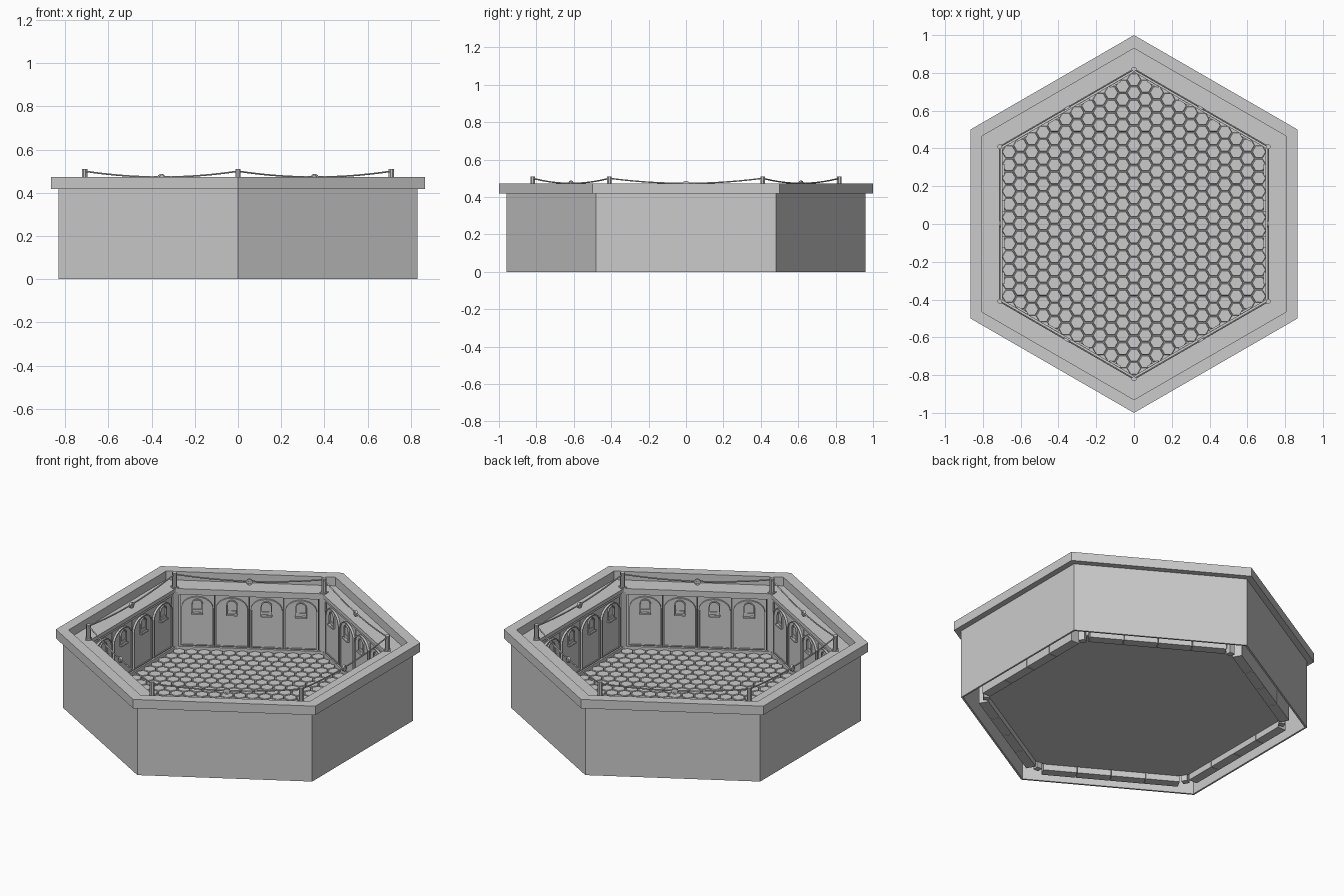
import bpy, bmesh
from math import sin, cos, pi, radians

if "Cube" in bpy.data.objects:
    bpy.data.objects.remove(bpy.data.objects["Cube"])

AP = 0.71          # apothem of the inner wall
PITCH = 0.19       # spacing of the arched panels


def make(name, bm):
    bmesh.ops.recalc_face_normals(bm, faces=bm.faces)
    me = bpy.data.meshes.new(name)
    bm.to_mesh(me)
    bm.free()
    ob = bpy.data.objects.new(name, me)
    bpy.context.collection.objects.link(ob)
    return ob


def six(ob):
    """Repeat a side part around the hexagon."""
    for k in range(1, 6):
        c = ob.copy()
        c.name = f"{ob.name}_{k + 1}"
        c.rotation_euler.z = radians(60 * k)
        bpy.context.collection.objects.link(c)


def polygon(r, cx=0, cy=0, turn=90, n=6):
    return [(cx + r * cos(radians(turn + 360 * k / n)), cy + r * sin(radians(turn + 360 * k / n)))
            for k in range(n)]


def add_prism(bm, low, high):
    a = [bm.verts.new(p) for p in low]
    b = [bm.verts.new(p) for p in high]
    n = len(a)
    bm.faces.new(a)
    bm.faces.new(b)
    for i in range(n):
        j = (i + 1) % n
        bm.faces.new((a[i], a[j], b[j], b[i]))


def add_column(bm, low, high, z0, z1):
    add_prism(bm, [(x, y, z0) for x, y in low], [(x, y, z1) for x, y in high])


def add_ring(bm, loops):
    """Skin a closed series of loops (a hollow band)."""
    vs = [[bm.verts.new(p) for p in l] for l in loops]
    n = len(vs[0])
    for a, b in zip(vs, vs[1:] + vs[:1]):
        for i in range(n):
            j = (i + 1) % n
            bm.faces.new((a[i], a[j], b[j], b[i]))


def hex_ring(name, r0, r1, z0, z1):
    bm = bmesh.new()
    add_ring(bm, [[(x, y, z) for x, y in polygon(r)]
                  for r, z in ((r1, z0), (r1, z1), (r0, z1), (r0, z0))])
    return make(name, bm)


def add_box(bm, x0, x1, y0, y1, z0, z1):
    q = [(x0, y0), (x1, y0), (x1, y1), (x0, y1)]
    add_column(bm, q, q, z0, z1)


def arch(t, w, z0, spring, top, x):
    pts = [(x, t - w, z0), (x, t + w, z0)]
    return pts + [(x, t + w * cos(pi * i / 12), spring + (top - spring) * sin(pi * i / 12))
                  for i in range(13)]


def arch_frame(bm, t, w, z0, spring, top, d, xb, xf):
    o = (t, w, z0, spring, top)
    i = (t, w - d, z0 + d, spring, top - d)
    add_ring(bm, [arch(*o, xb), arch(*o, xf), arch(*i, xf), arch(*i, xb)])


# Outer shell, overhanging rim and inner ledge
hex_ring("outer_wall", 0.948, 0.96, 0, 0.42)
hex_ring("rim", 0.93, 1.0, 0.418, 0.472)
hex_ring("ledge", 0.815, 0.95, 0.41, 0.42)

# Floor slab
bm = bmesh.new()
h = polygon(0.82)
add_column(bm, h, h, 0.04, 0.05)
make("floor_slab", bm)

# Hexagonal floor tiles with chamfered edges
bm = bmesh.new()
N, R = 11, 0.0401
for a in range(-N, N + 1):
    for b in range(-N, N + 1):
        if abs(a + b) > N:
            continue
        cx, cy = 1.5 * R * a, R * 3 ** 0.5 * (b + a / 2)
        add_column(bm, polygon(R * 0.95, cx, cy, 0), polygon(R * 0.86, cx, cy, 0), 0.049, 0.059)
make("floor_tiles", bm)

# Thick wall bays, arched panels and little windows with sills
bays, panels, frames, windows = (bmesh.new() for _ in range(4))
for t in [(i - 1.5) * PITCH for i in range(4)]:
    add_box(bays, AP, AP + 0.055, t - 0.0935, t + 0.0935, 0.004, 0.412)
    add_prism(panels, arch(t, 0.084, 0.082, 0.305, 0.368, AP + 0.001),
              arch(t, 0.084, 0.082, 0.305, 0.368, AP - 0.007))
    arch_frame(frames, t, 0.087, 0.078, 0.305, 0.372, 0.006, AP + 0.001, AP - 0.012)
    arch_frame(windows, t, 0.031, 0.275, 0.33, 0.36, 0.006, AP, AP - 0.015)
    add_box(windows, AP - 0.024, AP, t - 0.032, t + 0.032, 0.27, 0.279)
    add_box(windows, AP - 0.012, AP, t - 0.024, t + 0.024, 0.279, 0.297)
for name, b in (("wall_bays", bays), ("arched_panels", panels),
                ("panel_frames", frames), ("windows", windows)):
    six(make(name, b))

# Skirting step and cornice mouldings
bm = bmesh.new()
add_box(bm, AP - 0.014, AP + 0.002, -0.395, 0.395, 0.045, 0.072)
six(make("skirting", bm))
bm = bmesh.new()
add_box(bm, AP - 0.008, AP + 0.002, -0.4, 0.4, 0.382, 0.398)
add_box(bm, AP - 0.014, AP + 0.002, -0.4, 0.4, 0.398, 0.42)
six(make("cornice", bm))

# Corner pillars with slim posts on top
pillars, posts = bmesh.new(), bmesh.new()
for k, (x, y) in enumerate(polygon(0.82)):
    q = polygon(0.024, x, y, 45 + 60 * k, 4)
    add_column(pillars, q, q, 0.005, 0.425)
    q = polygon(0.0135, x, y, 22.5, 8)
    add_column(posts, q, q, 0.42, 0.51)
make("corner_pillars", pillars)
make("rope_posts", posts)

# Sagging rope between the posts
cu = bpy.data.curves.new("rope", "CURVE")
cu.dimensions = "3D"
cu.bevel_depth = 0.004
cu.bevel_resolution = 1
sp = cu.splines.new("POLY")
sp.points.add(16)
for i, p in enumerate(sp.points):
    s = i / 8 - 1
    p.co = (AP, 0.41 * s, 0.473 + 0.027 * s * s, 1)
rope = bpy.data.objects.new("rope", cu)
bpy.context.collection.objects.link(rope)
six(rope)

# Round medallion at the middle of each rope
def disc(r, x):
    return [(x, r * cos(pi * i / 8), 0.469 + r * sin(pi * i / 8)) for i in range(16)]


bm = bmesh.new()
add_ring(bm, [disc(0.018, AP + 0.006), disc(0.018, AP - 0.006),
              disc(0.010, AP - 0.006), disc(0.010, AP + 0.006)])
add_prism(bm, disc(0.0105, AP - 0.003), disc(0.0105, AP + 0.003))
six(make("medallion", bm))
